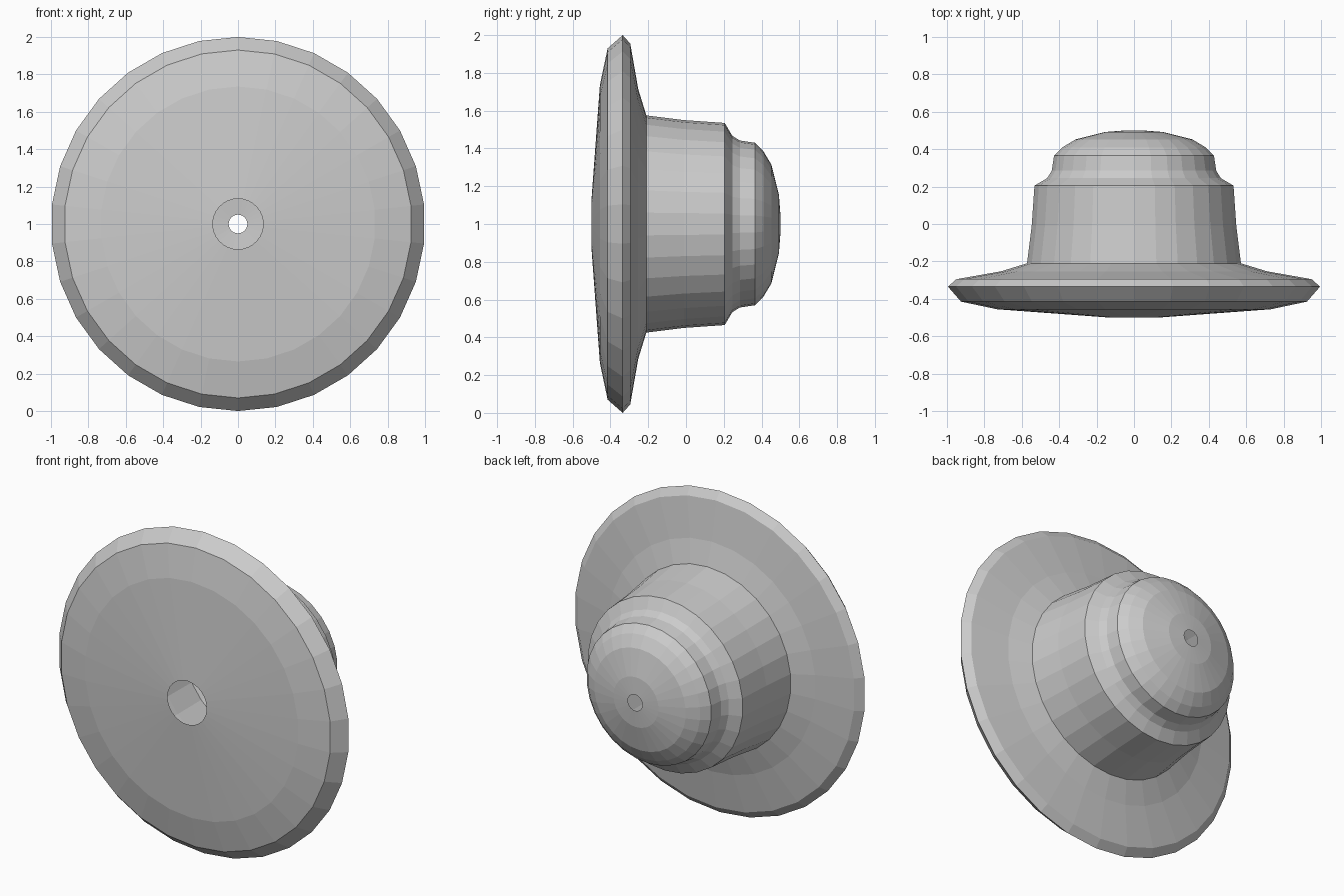
import bpy, bmesh
from math import sin, cos, tau

if "Cube" in bpy.data.objects:
    bpy.data.objects.remove(bpy.data.objects["Cube"])

SIDES = 30

# Lathe profile (y, radius), from the front opening round the rim to the back opening
PROFILE = [
    (-0.50, 0.135), (-0.456, 0.735), (-0.415, 0.93), (-0.335, 1.0),
    (-0.295, 0.955), (-0.253, 0.715), (-0.21, 0.575),
    (-0.01, 0.55), (0.205, 0.535),
    (0.245, 0.467), (0.285, 0.442), (0.365, 0.43),
    (0.41, 0.385), (0.452, 0.315), (0.492, 0.155), (0.50, 0.05),
]


def lathe(name, profile, height):
    """Spin a profile around the y axis as an open, flat-faced shell."""
    bm = bmesh.new()
    rings = []
    for y, r in profile:
        rings.append([bm.verts.new((r * sin(tau * i / SIDES), y,
                                    height + r * cos(tau * i / SIDES)))
                      for i in range(SIDES)])
    for a, b in zip(rings, rings[1:]):
        for i in range(SIDES):
            j = (i + 1) % SIDES
            bm.faces.new((a[i], a[j], b[j], b[i]))
    # Make sure the normals point away from the axis
    bm.normal_update()
    widest = max(bm.faces, key=lambda f: f.calc_center_median().z)
    if widest.normal.z < 0:
        bmesh.ops.reverse_faces(bm, faces=bm.faces[:])
    mesh = bpy.data.meshes.new(name)
    bm.to_mesh(mesh)
    bm.free()
    obj = bpy.data.objects.new(name, mesh)
    bpy.context.collection.objects.link(obj)
    return obj


# Flanged, domed shell with a hole at each end
lathe("flanged_shell", PROFILE, 1.0)
